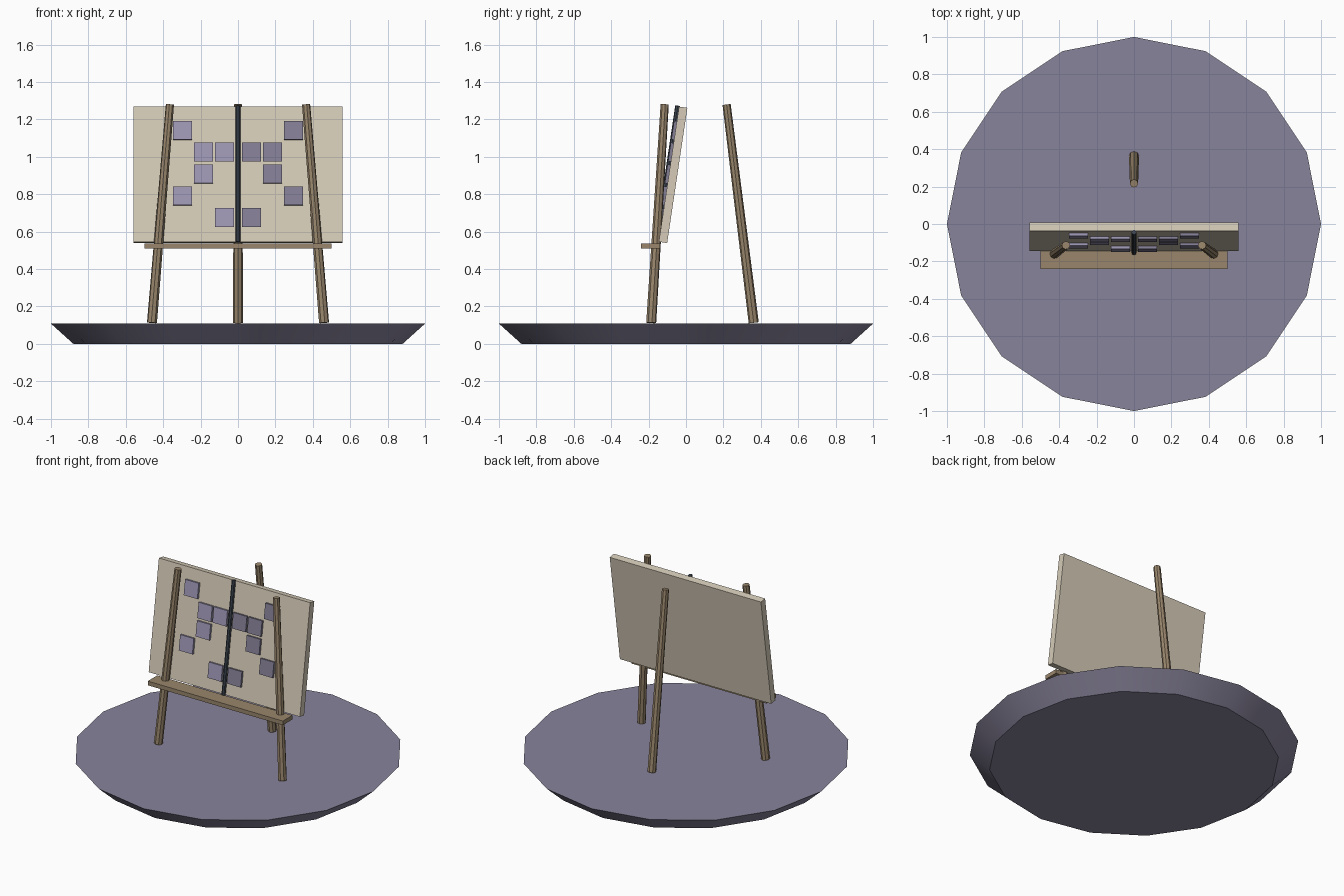
import bpy, math
from mathutils import Vector, Matrix

if "Cube" in bpy.data.objects:
    bpy.data.objects.remove(bpy.data.objects["Cube"])


def material(name, rgb):
    m = bpy.data.materials.new(name)
    m.diffuse_color = (*rgb, 1)
    m.use_nodes = True
    m.node_tree.nodes["Principled BSDF"].inputs["Base Color"].default_value = m.diffuse_color
    return m


STONE = material("stone", (0.25, 0.23, 0.33))
WOOD = material("wood", (0.32, 0.24, 0.15))
PANEL = material("panel", (0.67, 0.60, 0.48))
METAL = material("metal", (0.05, 0.065, 0.085))
TILE_LIGHT = material("tile_light", (0.34, 0.31, 0.46))
TILE_DARK = material("tile_dark", (0.23, 0.21, 0.30))


def finish(name, mat):
    ob = bpy.context.object
    ob.name = name
    ob.data.materials.append(mat)
    return ob


def box(name, size, mat, matrix):
    bpy.ops.mesh.primitive_cube_add(size=1)
    ob = finish(name, mat)
    ob.matrix_world = matrix @ Matrix.Diagonal((*size, 1))
    return ob


def rod(name, a, b, r1, r2, mat, sides=8):
    a, b = Vector(a), Vector(b)
    d = b - a
    bpy.ops.mesh.primitive_cone_add(vertices=sides, radius1=r1, radius2=r2, depth=d.length)
    ob = finish(name, mat)
    ob.matrix_world = Matrix.Translation((a + b) / 2) @ d.to_track_quat('Z', 'Y').to_matrix().to_4x4()
    return ob


# Round base, flaring outward to the top
bpy.ops.mesh.primitive_cone_add(vertices=16, radius1=0.88, radius2=1.0, depth=0.108,
                                location=(0, 0, 0.054))
finish("base", STONE)
bpy.ops.object.shade_smooth_by_angle(angle=math.radians(30))

# Easel legs
for s, side in ((-1, "left"), (1, "right")):
    rod(f"front_leg_{side}", (s * 0.46, -0.186, 0.113), (s * 0.364, -0.114, 1.28),
        0.027, 0.022, WOOD)
rod("back_leg", (0, 0.362, 0.113), (0, 0.217, 1.28), 0.027, 0.022, WOOD)

# Ledge under the board
box("ledge", (1.0, 0.1, 0.028), WOOD, Matrix.Translation((0, -0.19, 0.524)))

# Leaning board: local x across, y into the board, z up its face
T, H = 0.045, 0.731
tilt = Matrix.Translation((0, -0.069, 0.904)) @ Matrix.Rotation(math.radians(-8.5), 4, 'X')
box("board", (1.12, T, H), PANEL, tilt)

# Centre spine on the face of the board
rod("spine", tilt @ Vector((0, -T / 2 - 0.008, -H / 2)), tilt @ Vector((0, -T / 2 - 0.008, H / 2 + 0.004)),
    0.013, 0.013, METAL)

# Tiles as (column, row), mirrored about the spine
for c, r in ((2, 2), (2, -1), (1, 1), (1, 0), (0, 1), (0, -2)):
    for s, side, mat in ((-1, "left", TILE_LIGHT), (1, "right", TILE_DARK)):
        pos = (s * (0.072 + 0.1125 * c), -T / 2 - 0.006, 0.118 * r)
        box(f"tile_{side}", (0.101, 0.018, 0.101), mat, tilt @ Matrix.Translation(pos))
